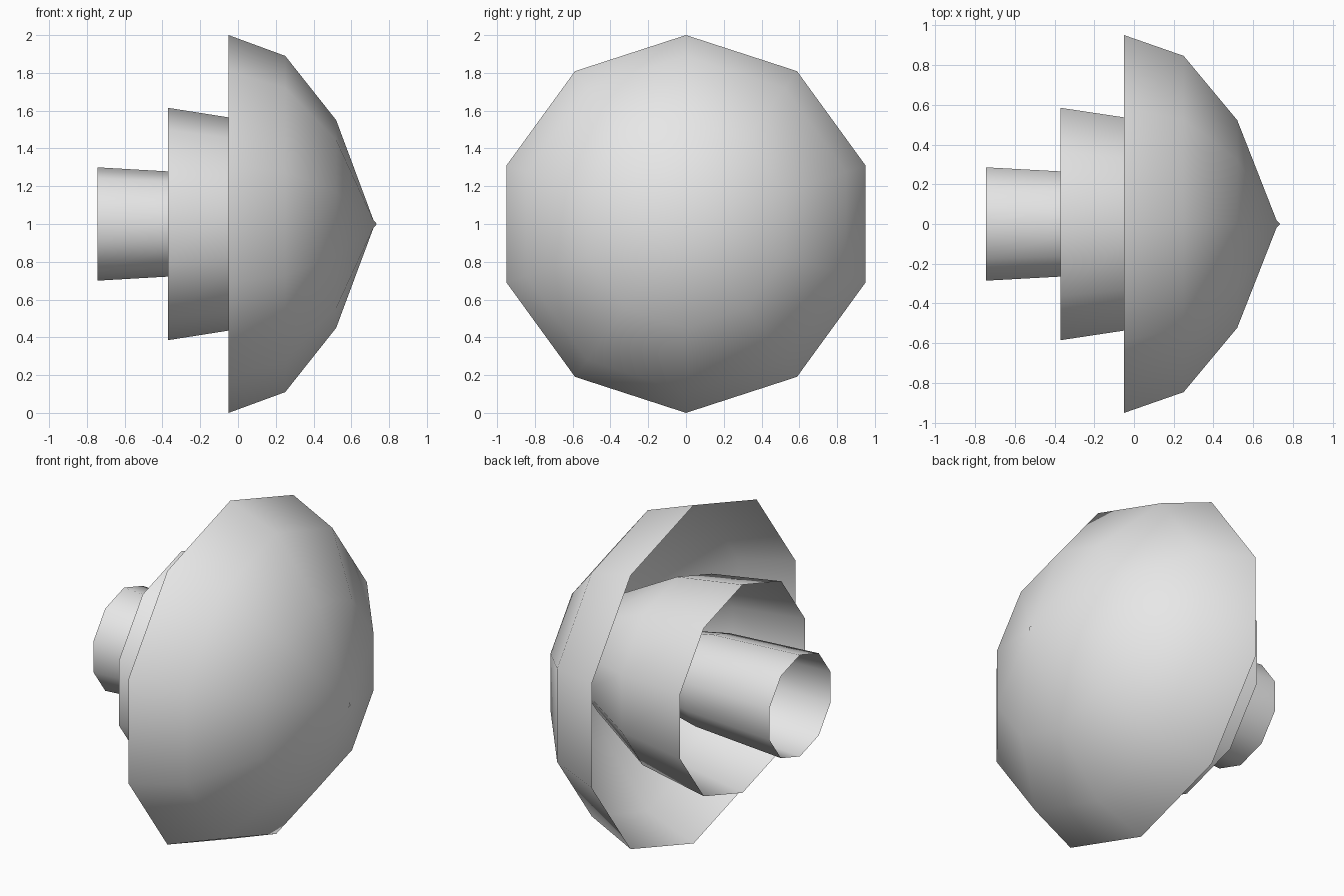
import bpy, bmesh, math

cube = bpy.data.objects.get("Cube")
if cube:
    bpy.data.objects.remove(cube, do_unlink=True)

SIDES = 10
# shared dome profile: fraction of depth, fraction of rim radius
PROFILE = [(0, 1), (0.387, 0.89), (0.735, 0.55)]

grey = bpy.data.materials.new("light_grey")
grey.use_nodes = True
colour = (0.8, 0.8, 0.8, 1)
grey.diffuse_color = colour
grey.node_tree.nodes["Principled BSDF"].inputs["Base Color"].default_value = colour


def shell(name, rim_x, tip_x, radius):
    """Open ten-sided dome along x, rim at the left, closed at its tip."""
    bm = bmesh.new()
    rings = []
    for depth, scale in PROFILE:
        x = rim_x + depth * (tip_x - rim_x)
        r = radius * scale
        angles = [2 * math.pi * i / SIDES for i in range(SIDES)]
        rings.append([bm.verts.new((x, r * math.sin(a), 1 + r * math.cos(a))) for a in angles])
    tip = bm.verts.new((tip_x, 0, 1))
    for i in range(SIDES):
        j = (i + 1) % SIDES
        for a, b in zip(rings, rings[1:]):
            bm.faces.new((a[i], b[i], b[j], a[j]))
        bm.faces.new((rings[-1][i], tip, rings[-1][j]))
    for f in bm.faces:
        f.smooth = True
        if f.normal.length == 0:
            f.normal_update()
    # point the faces away from the axis
    bm.normal_update()
    for f in bm.faces:
        c = f.calc_center_median()
        if f.normal.y * c.y + f.normal.z * (c.z - 1) < 0:
            f.normal_flip()
    mesh = bpy.data.meshes.new(name)
    bm.to_mesh(mesh)
    bm.free()
    mesh.materials.append(grey)
    obj = bpy.data.objects.new(name, mesh)
    bpy.context.collection.objects.link(obj)
    return obj


# three nested domes meeting at the tip
shell("outer_dome", -0.05, 0.725, 1.0)
shell("middle_dome", -0.37, 0.735, 0.615)
shell("inner_dome", -0.745, 0.735, 0.3)
